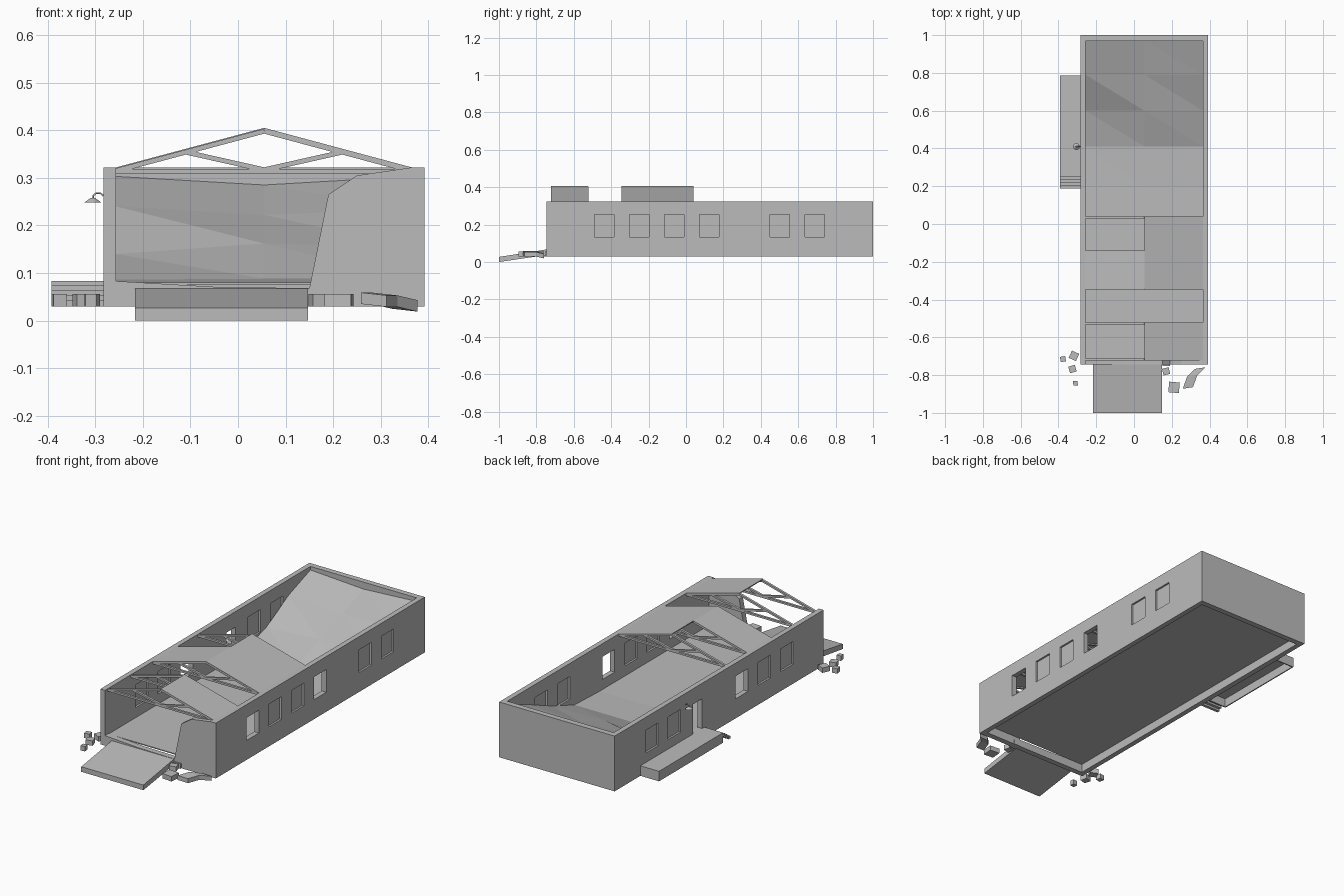
import bpy
import bmesh
from math import radians
from mathutils import Vector, Matrix

old = bpy.data.objects.get("Cube")
if old:
    bpy.data.objects.remove(old, do_unlink=True)

GREY = (0.5, 0.5, 0.5, 1.0)
grey = bpy.data.materials.new("plain grey")
grey.use_nodes = True
grey.diffuse_color = GREY
grey.node_tree.nodes["Principled BSDF"].inputs["Base Color"].default_value = GREY


def finish(name, bm):
    bmesh.ops.recalc_face_normals(bm, faces=bm.faces[:])
    mesh = bpy.data.meshes.new(name)
    bm.to_mesh(mesh)
    bm.free()
    mesh.materials.append(grey)
    ob = bpy.data.objects.new(name, mesh)
    bpy.context.collection.objects.link(ob)
    return ob


def add_box(bm, x, y, z, turn=0):
    """Box from (min, max) pairs, turned about its own upright axis."""
    mid = Vector([(a + b) / 2 for a, b in (x, y, z)])
    size = [b - a for a, b in (x, y, z)]
    m = Matrix.Translation(mid) @ Matrix.Rotation(radians(turn), 4, "Z") @ Matrix.Diagonal((*size, 1))
    bmesh.ops.create_cube(bm, size=1, matrix=m)


def box(name, x, y, z, turn=0):
    bm = bmesh.new()
    add_box(bm, x, y, z, turn)
    return finish(name, bm)


def add_prism(bm, outline, axis, lo, hi):
    """Extrude a 2D outline along x or y."""
    def place(p, t):
        return (t, p[0], p[1]) if axis == "x" else (p[0], t, p[1])
    face = bm.faces.new([bm.verts.new(place(p, lo)) for p in outline])
    res = bmesh.ops.extrude_face_region(bm, geom=[face])
    move = Vector((hi - lo, 0, 0)) if axis == "x" else Vector((0, hi - lo, 0))
    verts = [g for g in res["geom"] if isinstance(g, bmesh.types.BMVert)]
    bmesh.ops.translate(bm, verts=verts, vec=move)


def prism(name, outline, axis, lo, hi):
    bm = bmesh.new()
    add_prism(bm, outline, axis, lo, hi)
    return finish(name, bm)


def cut(target, cutter):
    cutter.hide_render = True
    mod = target.modifiers.new("cut", "BOOLEAN")
    mod.operation = "DIFFERENCE"
    mod.solver = "EXACT"
    mod.object = cutter
    bpy.context.view_layer.objects.active = target
    bpy.ops.object.modifier_apply(modifier=mod.name)
    bpy.data.objects.remove(cutter, do_unlink=True)


# Main dimensions
XL, XR, YF, YB = -0.283, 0.392, -0.745, 1.0
IL, IR, RIDGE = -0.256, 0.365, 0.055
BASE, FLOOR, EAVE, TOP = 0.03, 0.08, 0.322, 0.405
PORCH = -0.392
BAY = 0.1875

# Outer walls, open above and below, with a thin raised floor
walls = box("outer_walls", (XL, XR), (YF, YB), (BASE, EAVE))
cut(walls, box("cutter", (IL, IR), (-0.715, 0.97), (0, 0.5)))
box("floor", (IL, IR), (-0.715, 0.97), (FLOOR - 0.005, FLOOR))

# Ragged opening in the front wall
gap = [(IL, 0.083), (-0.05, 0.071), (0.15, 0.068), (0.19, 0.265),
       (0.25, 0.305), (0.36, 0.321), (0.36, 0.5), (IL, 0.5)]
cut(walls, prism("cutter", gap, "y", -0.8, -0.70))

# Windows in both long walls; broken ones stay open
right_bays = [-0.437 + BAY * i for i in (0, 1, 2, 3, 5, 6)]
left_bays = [-0.437 + BAY * i for i in (0, 1, 2, 5, 6)]
for side, bays, broken in (("left", right_bays, (0, 3)), ("right", left_bays, (2,))):
    inner, outer = (IR, XR) if side == "left" else (IL, XL)
    lo, hi = min(inner, outer), max(inner, outer)
    bm = bmesh.new()
    for y in bays:
        add_box(bm, (lo - 0.01, hi + 0.01), (y - 0.052, y + 0.052), (0.133, 0.253))
    cut(walls, finish("cutter", bm))
    for i, y in enumerate(bays):
        if i not in broken:
            box(side + "_window_pane", (lo + 0.01, hi - 0.01),
                (y - 0.052, y + 0.052), (0.133, 0.253))

# Side doorway
cut(walls, box("cutter", (XL - 0.01, IL + 0.01), (0.27, 0.345), (0.083, 0.24)))

# Loading porch, hollow underneath, and its thin steps
porch = box("porch", (PORCH, XL), (0.25, 0.785), (BASE, 0.083))
cut(porch, box("cutter", (PORCH + 0.006, XL - 0.002), (0.256, 0.779), (0, 0.076)))
for i in range(4):
    y = 0.188 + 0.0155 * i
    z = 0.042 + 0.0105 * i
    box("porch_step", (PORCH, XL), (y, y + 0.0155), (z - 0.012, z))

# Front ramp
prism("front_ramp", [(-1, 0), (-0.745, 0.037), (-0.745, 0.067), (-1, 0.027)],
      "x", -0.216, 0.147)


# Roof trusses
def beam(bm, a, b, y, half=0.006):
    a, b = Vector(a), Vector(b)
    d = (b - a).normalized() * 0.005
    n = Vector((-d.y, d.x))
    add_prism(bm, [a - n, b - n, b + n, a + n], "y", y - half, y + half)


for y in (-0.717, -0.527, -0.34, -0.147, 0.034):
    bm = bmesh.new()
    beam(bm, (IL, 0.314), (IR, 0.314), y)
    for end in (IL, IR):
        middle = (RIDGE + (end - RIDGE) * 0.53, 0.354)
        beam(bm, (end, 0.315), (RIDGE, 0.398), y)
        beam(bm, middle, (RIDGE, 0.317), y)
    finish("roof_truss", bm)


# Roof panels that are still in place
def roof_panel(name, eave_x, y0, y1):
    line = [(eave_x, EAVE - 0.005), (RIDGE, TOP - 0.005), (RIDGE, TOP), (eave_x, EAVE)]
    prism(name, line, "y", y0, y1)


roof_panel("left_front_roof_panel", IR, -0.723, -0.525)
roof_panel("left_middle_roof_panel", IR, -0.345, 0.04)
roof_panel("right_middle_roof_panel", IL, -0.345, -0.14)

# Collapsed roof sheet, sagging from the back wall to the floor
rows = [(0.97, 0.303, 0.285, 0.303), (0.79, 0.24, 0.222, 0.235), (0.6, 0.14, 0.162, 0.155),
        (0.41, 0.086, 0.088, 0.088), (0.2, FLOOR, FLOOR, FLOOR)]
bm = bmesh.new()
grid = [[bm.verts.new((x, r[0], z)) for x, z in zip((IL, RIDGE, IR), r[1:])] for r in rows]
for i, (up, down) in enumerate(zip(grid, grid[1:])):
    # the left half of the top row folds the other way
    if i == 0:
        bm.faces.new((up[0], down[0], up[1]))
        bm.faces.new((down[0], down[1], up[1]))
    else:
        bm.faces.new((up[0], down[0], down[1]))
        bm.faces.new((up[0], down[1], up[1]))
    bm.faces.new((up[1], down[2], up[2]))
    bm.faces.new((up[1], down[1], down[2]))
finish("collapsed_roof", bm)

# Rubble blocks by the front corners
for x, y, s, turn in ((-0.376, -0.715, 0.028, 10), (-0.318, -0.698, 0.042, -25),
                      (-0.326, -0.768, 0.036, 15), (-0.31, -0.843, 0.024, 5),
                      (0.17, -0.78, 0.036, 15), (0.212, -0.865, 0.056, -5),
                      (0.17, -0.733, 0.04, 0)):
    h = s / 2
    box("rubble_block", (x - h, x + h), (y - h, y + h), (BASE, 0.056), turn)

# Broken wall slab leaning on the ground
bm = bmesh.new()
path = [(0.285, -0.868, 0.056), (0.308, -0.805, 0.056), (0.35, -0.763, 0.046)]
loops = []
for x, y, z in path:
    wide = Vector((0.027, 0.004, -0.003))
    mid = Vector((x, y, z))
    drop = Vector((0, 0, 0.024))
    loops.append([bm.verts.new(p) for p in
                  (mid - wide, mid + wide, mid + wide - drop, mid - wide - drop)])
for a, b in zip(loops, loops[1:]):
    for i in range(4):
        j = (i + 1) % 4
        bm.faces.new((a[i], a[j], b[j], b[i]))
bm.faces.new(loops[0])
bm.faces.new(loops[-1])
finish("broken_slab", bm)

# Lamp over the porch: curved arm and cone shade
curve = bpy.data.curves.new("lamp_arm", "CURVE")
curve.dimensions = "3D"
curve.bevel_depth = 0.002
curve.bevel_resolution = 1
line = curve.splines.new("POLY")
arm = [(-0.283, 0.262), (-0.289, 0.268), (-0.298, 0.268), (-0.304, 0.263), (-0.305, 0.255)]
line.points.add(len(arm) - 1)
for p, (x, z) in zip(line.points, arm):
    p.co = (x, 0.41, z, 1)
curve.materials.append(grey)
bpy.context.collection.objects.link(bpy.data.objects.new("lamp_arm", curve))

bm = bmesh.new()
bmesh.ops.create_cone(bm, cap_ends=True, segments=12, radius1=0.018, radius2=0.004,
                      depth=0.01, matrix=Matrix.Translation((-0.305, 0.41, 0.253)))
finish("lamp_shade", bm)
